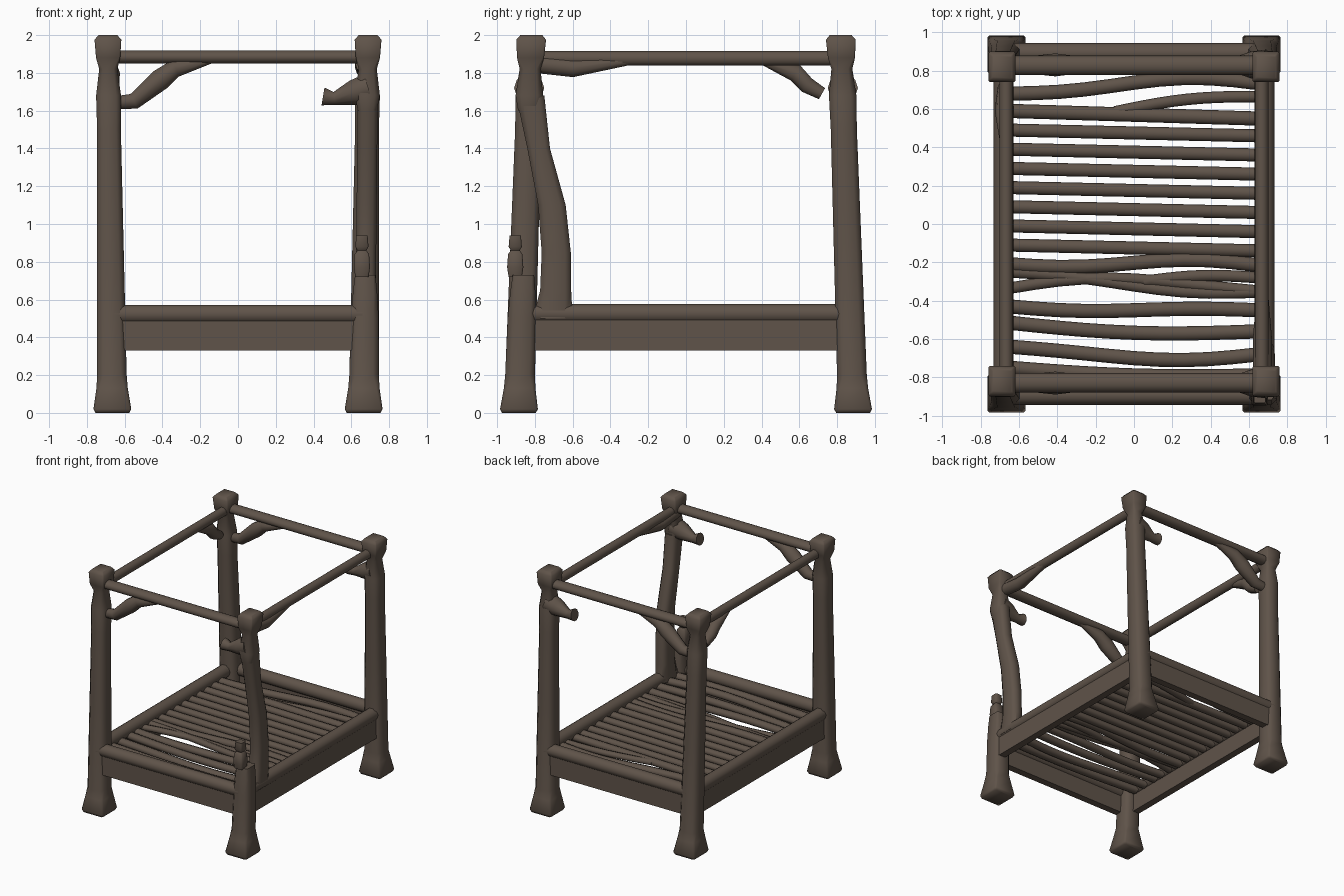
import bpy, bmesh, math
from mathutils import Vector

default_cube = bpy.data.objects.get("Cube")
if default_cube:
    bpy.data.objects.remove(default_cube)

wood = bpy.data.materials.new("dark_brown_wood")
wood.use_nodes = True
wood.diffuse_color = (0.115, 0.087, 0.067, 1)
shader = wood.node_tree.nodes["Principled BSDF"]
shader.inputs["Base Color"].default_value = wood.diffuse_color
shader.inputs["Roughness"].default_value = 0.9


def loft(name, rings):
    """Skin a row of equal-sized rings and cap both ends."""
    bm = bmesh.new()
    rows = [[bm.verts.new(point) for point in ring] for ring in rings]
    count = len(rows[0])
    for lower, upper in zip(rows, rows[1:]):
        for i in range(count):
            j = (i + 1) % count
            bm.faces.new((lower[i], lower[j], upper[j], upper[i]))
    bm.faces.new(rows[0][::-1])
    bm.faces.new(rows[-1])
    bmesh.ops.recalc_face_normals(bm, faces=bm.faces)
    mesh = bpy.data.meshes.new(name)
    bm.to_mesh(mesh)
    bm.free()
    mesh.materials.append(wood)
    part = bpy.data.objects.new(name, mesh)
    bpy.context.collection.objects.link(part)
    bpy.ops.object.select_all(action='DESELECT')
    part.select_set(True)
    bpy.context.view_layer.objects.active = part
    bpy.ops.object.shade_smooth_by_angle(angle=math.radians(60))


def limb(name, path, radii, flat=1.0, sides=10):
    """Round limb along a path; flat scales its height."""
    points = [Vector(p) for p in path]
    last = len(points) - 1
    rings = []
    for i, (point, radius) in enumerate(zip(points, radii)):
        along = (points[min(i + 1, last)] - points[max(i - 1, 0)]).normalized()
        across = along.cross(Vector((0, 0, 1))).normalized()
        rise = across.cross(along) * flat
        angles = [math.tau * k / sides for k in range(sides)]
        rings.append([point + radius * (across * math.cos(a) + rise * math.sin(a)) for a in angles])
    loft(name, rings)


def section(z, x, y, width, depth, clip):
    """Level rectangle, given by half sizes, with clipped corners."""
    a, b = width * (1 - clip), depth * (1 - clip)
    corners = ((width, -b), (width, b), (a, depth), (-a, depth),
               (-width, b), (-width, -b), (-a, -depth), (a, -depth))
    return [(x + dx, y + dy, z) for dx, dy in corners]


def post(name, side, end, profile):
    """Post leaning towards the bed centre; profile rows are height, half width, clip."""
    loft(name, [section(z, side * (.665 + .012 * z), end * (.885 - .033 * z),
                        width, width + .004 * z, clip) for z, width, clip in profile])


# Posts: flared foot, tapering trunk, neck and block head
foot = [(0, .09, .1), (.02, .1, .1), (.13, .083, .2), (.2, .078, .4)]
trunk = [(.9, .07, .4), (1.5, .063, .4)]
head = [(1.68, .066, .4), (1.82, .048, .4), (1.88, .064, .1), (1.975, .071, .1), (2, .05, .1)]
for side, end, name in ((-1, -1, "front_right_post"), (-1, 1, "back_right_post"), (1, 1, "back_left_post")):
    post(name, side, end, foot + trunk + head)

# Broken front corner: stump, splinters, leaning limb and head
post("front_left_stump", 1, -1, foot + [(.5, .074, .4), (.64, .064, .3), (.73, .054, .2)])
post("front_left_head", 1, -1, [(1.6, .05, .4)] + head)
loft("stump_splinter", [section(z, .656, -.904, size, size, .2) for z, size in
                        ((.72, .035), (.77, .043), (.84, .038), (.86, .024), (.88, .035), (.94, .03))])
lean = ((.5, .705, .105), (.65, .69, .082), (.85, .687, .077), (1.1, .71, .073),
        (1.4, .78, .06), (1.68, .825, .075))
loft("leaning_limb", [section(z, .67 + z / 100, -y, .053, depth, .4) for z, y, depth in lean])


# Canopy rails, round bed logs and side boards
def board(name, corner, length_axis):
    """Upright plank centred on the frame edge, running along one axis."""
    bottom, top = .33, .495
    rings = []
    for stop in (-1, 1):
        outline = []
        for offset, z in ((-.03, bottom), (.03, bottom), (.03, top), (-.03, top)):
            point = [corner + offset, corner + offset, z]
            point[length_axis] = stop * (.65 if length_axis == 0 else .86)
            outline.append(point)
        rings.append(outline)
    loft(name, rings)


for s, end, side in ((-1, "front", "right"), (1, "back", "left")):
    limb(end + "_canopy_rail", [(x, s * .828, 1.884) for x in (-.67, .67)], (.05, .05), .74)
    limb(end + "_log", [(x, s * .893, .522) for x in (-.66, .66)], (.052, .052))
    board(end + "_board", s * .9, 0)
    limb(side + "_canopy_rail", [(s * .667, y, 1.877) for y in (-.82, .82)], (.036, .036), 1.1)
    limb(side + "_log", [(s * .681, y, .525) for y in (-.86, .86)], (.053, .053))
    board(side + "_board", s * .69, 1)

# Corner branches under the canopy
for end, y in (("front", -.83), ("back", .83)):
    brace = ((-.66, 1.64), (-.55, 1.65), (-.41, 1.765), (-.33, 1.825), (-.14, 1.87))
    limb(end + "_right_brace", [(x, y, z) for x, z in brace], (.036, .045, .06, .05, .02))
    knot = ((.69, 1.72), (.61, 1.695), (.51, 1.665), (.45, 1.675))
    limb(end + "_left_knot", [(x, y, z) for x, z in knot], (.08, .07, .036, .05))
limb("right_back_brace", [(-.675, y, z) for y, z in ((.72, 1.69), (.64, 1.735), (.58, 1.8), (.4, 1.865))],
     (.035, .046, .05, .02))
limb("left_front_brace", [(.67, y, z) for y, z in ((-.82, 1.85), (-.6, 1.825), (-.3, 1.865))],
     (.05, .05, .025))


# Bed slats: straight poles, then crooked and forked branches
def slat(name, start, y_left, y_right, bow, wave, radius):
    """Pole from x = start to the left log, bent by one arch and one full wave."""
    steps = 10
    path = []
    for i in range(steps + 1):
        t = i / steps
        y = y_left + (y_right - y_left) * t
        y += bow * math.sin(math.pi * t) + wave * math.sin(math.tau * t)
        path.append((start + (.65 - start) * t, y, .495))
    limb(name, path, [radius] * len(path), .8, 8)


for i in range(7):
    y = .49 - .1 * i
    slat(f"straight_slat_{i}", -.65, y, y - .03, 0, 0, .034)
crooked = (
    (.68, .735, .03, -.02), (.59, .55, 0, 0), (-.21, -.215, .01, -.02),
    (-.43, -.45, -.01, -.01), (-.515, -.56, -.03, 0), (-.64, -.68, -.04, .01), (-.75, -.79, -.02, 0),
)
for i, (y_left, y_right, bow, wave) in enumerate(crooked):
    slat(f"crooked_slat_{i}", -.65, y_left, y_right, bow, wave, .037)
forks = ((-.1, .585, .665, .025, 0), (-.65, -.25, -.355, -.02, .015),
         (-.65, -.335, -.35, .055, .01), (.05, -.3, -.28, .02, 0))
for i, (start, y_left, y_right, bow, wave) in enumerate(forks):
    slat(f"forked_slat_{i}", start, y_left, y_right, bow, wave, .03)
